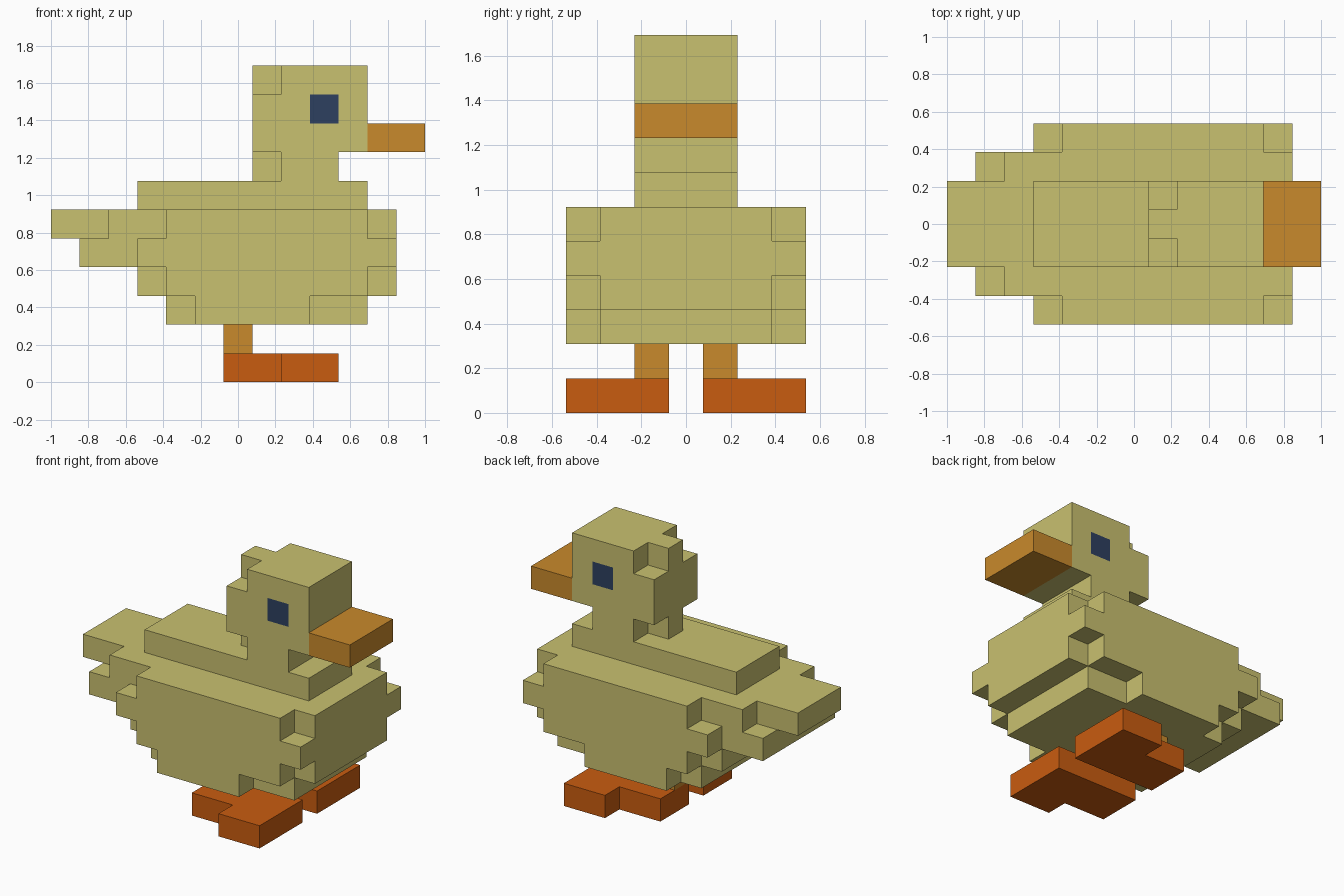
import bpy, bmesh
from mathutils import Vector

cube = bpy.data.objects.get("Cube")
if cube:
    bpy.data.objects.remove(cube, do_unlink=True)

U = 2 / 13                      # edge of one block
CENTRE = Vector((6.5, 0, 0))    # block-space origin


def material(name, rgb):
    m = bpy.data.materials.new(name)
    m.use_nodes = True
    m.diffuse_color = (*rgb, 1)
    m.node_tree.nodes["Principled BSDF"].inputs["Base Color"].default_value = (*rgb, 1)
    return m


yellow = material("soft yellow", (0.584, 0.533, 0.162))
amber = material("amber", (0.584, 0.254, 0.025))
orange = material("deep orange", (0.584, 0.107, 0.005))
navy = material("navy", (0.027, 0.051, 0.117))


def slab(x0, x1, y0, y1, z0, z1):
    """Block cells filling a box; y is counted in blocks from the mid-plane."""
    return {(x, y, z) for x in range(x0, x1) for y in range(y0, y1) for z in range(z0, z1)}


def centred(x0, x1, half, z0, z1):
    """Box spanning the mid-plane with 'half' whole blocks on each side of the middle one."""
    return slab(x0, x1, -half, half + 1, z0, z1)


def mirrored(cells):
    return {(x, -y, z) for x, y, z in cells}


def build(name, cells, materials, paint=None):
    """Outer skin of a set of block cells, with flat areas merged."""
    bm = bmesh.new()
    verts = {}

    def vert(p):
        key = tuple(round(c * 2) for c in p)
        if key not in verts:
            verts[key] = bm.verts.new((p - CENTRE) * U)
        return verts[key]

    for cell in cells:
        mid = Vector(cell) + Vector((0.5, 0, 0.5))
        for axis in range(3):
            for sign in (-1, 1):
                n = Vector((0, 0, 0))
                n[axis] = sign
                if tuple(int(a + b) for a, b in zip(cell, n)) in cells:
                    continue
                a = Vector((0, 0, 0))
                a[(axis + 1) % 3] = 0.5
                b = n.cross(a)
                c = mid + n / 2
                face = bm.faces.new([vert(p) for p in (c - a - b, c + a - b, c + a + b, c - a + b)])
                if paint:
                    face.material_index = paint(cell, n)
    bm.normal_update()
    bmesh.ops.dissolve_limit(bm, angle_limit=0.01, verts=bm.verts[:], edges=bm.edges[:],
                             delimit={'MATERIAL'})
    mesh = bpy.data.meshes.new(name)
    bm.to_mesh(mesh)
    bm.free()
    for m in materials:
        mesh.materials.append(m)
    obj = bpy.data.objects.new(name, mesh)
    bpy.context.collection.objects.link(obj)
    return obj


# Body: stepped belly, rounded flanks, tail and raised back
belly = centred(4, 11, 2, 2, 3) | centred(5, 9, 3, 2, 3)
flanks = (centred(3, 12, 2, 3, 4) | centred(4, 11, 3, 3, 4)
          | centred(3, 12, 3, 4, 5)
          | centred(3, 12, 2, 5, 6) | centred(4, 11, 3, 5, 6))
tail = centred(1, 3, 2, 4, 5) | centred(2, 3, 2, 5, 6) | centred(0, 3, 1, 5, 6)
back = centred(3, 11, 1, 6, 7)
build("body", belly | flanks | tail | back, [yellow])

# Head and neck, with the eyes painted on the side faces
neck = centred(8, 10, 1, 7, 8) | centred(7, 8, 0, 7, 8)
skull = centred(7, 11, 1, 8, 10)
crown = centred(8, 11, 1, 10, 11) | centred(7, 8, 0, 10, 11)
build("head", neck | skull | crown, [yellow, navy],
      lambda cell, n: int(n.y != 0 and cell[0] == 9 and cell[2] == 9))

# Beak
build("beak", centred(11, 13, 1, 8, 9), [amber])

# Legs and feet
leg = slab(6, 7, 1, 2, 1, 2)
foot = slab(6, 8, 1, 3, 0, 1) | slab(8, 10, 1, 4, 0, 1)
for side, place in (("left", mirrored), ("right", set)):
    build(side + "_leg", place(leg), [amber])
    build(side + "_foot", place(foot), [orange])
